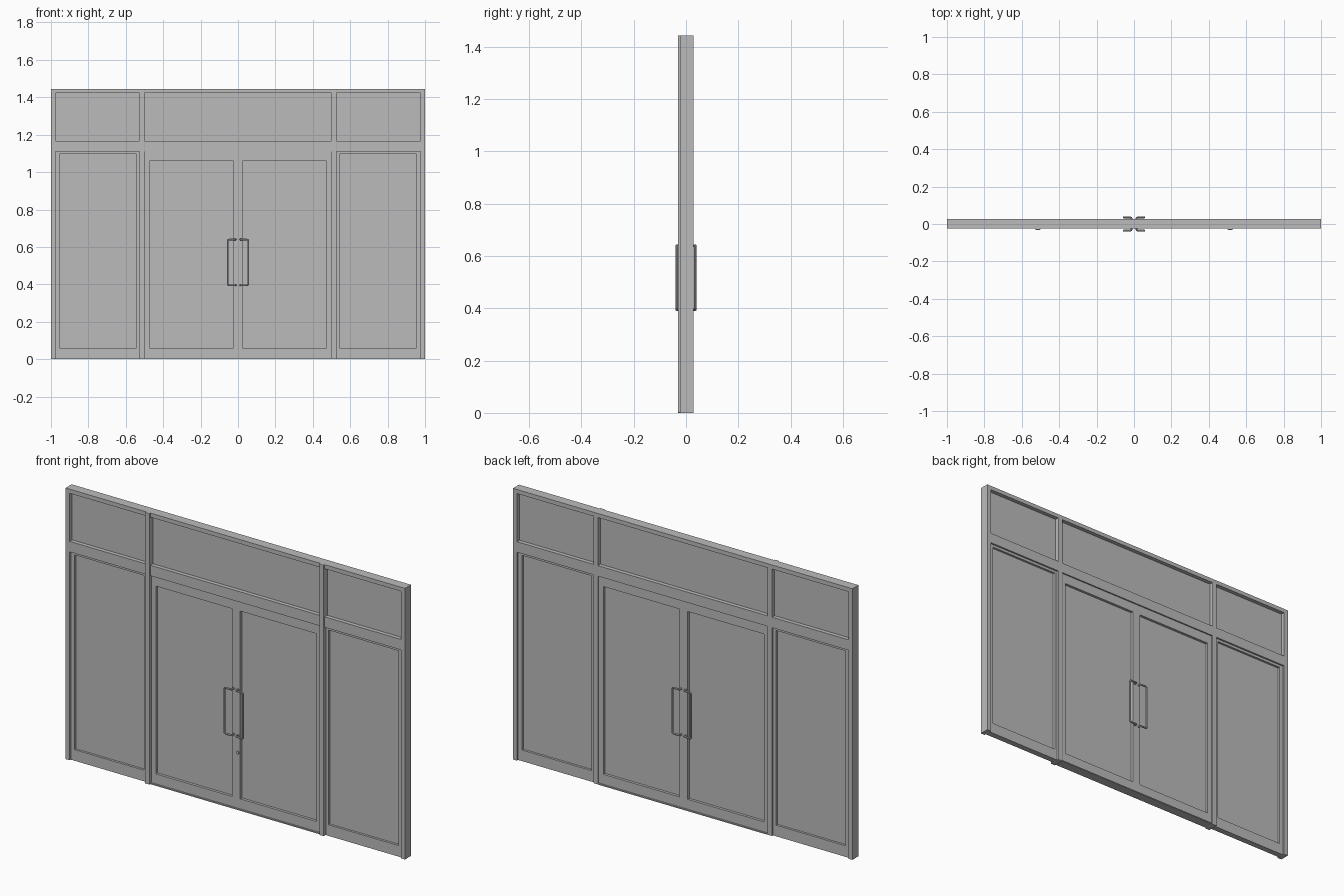
import bpy, bmesh
from mathutils import Vector, Matrix

cube = bpy.data.objects.get("Cube")
if cube:
    bpy.data.objects.remove(cube, do_unlink=True)

grey = bpy.data.materials.new("plain grey")
grey.use_nodes = True
grey.diffuse_color = (0.5, 0.5, 0.5, 1)
grey.node_tree.nodes["Principled BSDF"].inputs["Base Color"].default_value = grey.diffuse_color

HEIGHT, HEAD, BAR_TOP, BAR_LOW = 1.444, 1.422, 1.166, 1.11
POST, MULLION_OUT, MULLION_IN = 0.976, 0.527, 0.5
FRONT, BACK = -0.023, 0.028
MID = 0.0025
SILL = 0.006


def add_object(name, bm):
    mesh = bpy.data.meshes.new(name)
    bm.to_mesh(mesh)
    bm.free()
    mesh.materials.append(grey)
    ob = bpy.data.objects.new(name, mesh)
    bpy.context.collection.objects.link(ob)
    return ob


def add_box(bm, x, y, z):
    size = Vector((x[1] - x[0], y[1] - y[0], z[1] - z[0]))
    centre = Vector((sum(x), sum(y), sum(z))) / 2
    bmesh.ops.create_cube(bm, size=1, matrix=Matrix.Translation(centre) @ Matrix.Diagonal(size).to_4x4())


def box(name, x, y, z):
    bm = bmesh.new()
    add_box(bm, x, y, z)
    return add_object(name, bm)


def sash(name, x, z, glass_x, glass_z, half):
    """Four rails around an opening, and a thin pane inside it."""
    y = (MID - half, MID + half)
    bm = bmesh.new()
    add_box(bm, (x[0], glass_x[0]), y, z)
    add_box(bm, (glass_x[1], x[1]), y, z)
    add_box(bm, glass_x, y, (z[0], glass_z[0]))
    add_box(bm, glass_x, y, (glass_z[1], z[1]))
    add_object(name + "_sash", bm)
    box(name + "_glass", glass_x, (MID - 0.004, MID + 0.004), glass_z)


def span(side, a, b):
    return tuple(sorted((side * a, side * b)))


def rounded(points, r, steps=5):
    """Replace each inner corner of a path with a short curve."""
    pts = [Vector(p) for p in points]
    path = [pts[0]]
    for before, corner, after in zip(pts, pts[1:], pts[2:]):
        a = corner + (before - corner).normalized() * r
        b = corner + (after - corner).normalized() * r
        for i in range(steps + 1):
            t = i / steps
            path.append(a.lerp(corner, t).lerp(corner.lerp(b, t), t))
    return path + [pts[-1]]


def tube(name, path, radius):
    curve = bpy.data.curves.new(name, 'CURVE')
    curve.dimensions = '3D'
    curve.bevel_depth = radius
    curve.bevel_resolution = 3
    curve.use_fill_caps = True
    spline = curve.splines.new('POLY')
    spline.points.add(len(path) - 1)
    for point, co in zip(spline.points, path):
        point.co = (*co, 1)
    curve.materials.append(grey)
    ob = bpy.data.objects.new(name, curve)
    bpy.context.collection.objects.link(ob)
    bpy.ops.object.select_all(action='DESELECT')
    ob.select_set(True)
    bpy.context.view_layer.objects.active = ob
    bpy.ops.object.convert(target='MESH')
    bpy.ops.object.shade_smooth_by_angle()


# Frame members across the whole width
box("head_rail", (-POST, POST), (FRONT, BACK), (HEAD, HEIGHT))
box("transom_bar", (-POST, POST), (FRONT, BACK), (BAR_LOW, BAR_TOP))
box("door_threshold", (-MULLION_IN, MULLION_IN), (FRONT, BACK), (0, SILL))
box("centre_transom_glass", (-MULLION_IN, MULLION_IN), (MID - 0.004, MID + 0.004), (BAR_TOP, HEAD))

for side, label in ((1, "left"), (-1, "right")):
    # Posts, and mullions that stand proud of the front
    box(label + "_post", span(side, POST, 1), (FRONT, BACK), (0, HEIGHT))
    mullion = box(label + "_mullion", span(side, MULLION_IN, MULLION_OUT), (-0.031, BACK), (0, HEIGHT))
    bevel = mullion.modifiers.new("soft_edges", 'BEVEL')
    bevel.width = 0.002
    bevel.segments = 2

    # Side light, its transom and the door leaf
    box(label + "_transom_glass", span(side, MULLION_OUT, POST), (MID - 0.004, MID + 0.004), (BAR_TOP, HEAD))
    sash(label + "_side_light", span(side, MULLION_OUT, POST), (0, BAR_LOW),
         span(side, 0.543, 0.954), (0.059, 1.096), 0.016)
    sash(label + "_door", span(side, 0, MULLION_IN), (SILL, BAR_LOW),
         span(side, 0.024, 0.473), (0.059, 1.059), 0.018)

    # Pull handles on both faces of the leaf
    for face, where in ((-1, "front"), (1, "back")):
        base, out = MID + face * 0.017, face * 0.035
        stem, grip = side * 0.013, side * 0.055
        low, high = 0.395, 0.639
        path = rounded([(stem, base, high), (stem, out, high), (grip, out, high),
                        (grip, out, low), (stem, out, low), (stem, base, low)], 0.009)
        tube(f"{label}_{where}_handle", path, 0.005)

# Lock cylinder on the front of one leaf
bm = bmesh.new()
bmesh.ops.create_cone(bm, cap_ends=True, segments=20, radius1=0.008, radius2=0.008, depth=0.01,
                      matrix=Matrix.Translation((0.012, -0.018, 0.303)) @ Matrix.Rotation(1.5708, 4, 'X'))
lock = add_object("lock_cylinder", bm)
bpy.ops.object.select_all(action='DESELECT')
lock.select_set(True)
bpy.context.view_layer.objects.active = lock
bpy.ops.object.shade_smooth_by_angle()
